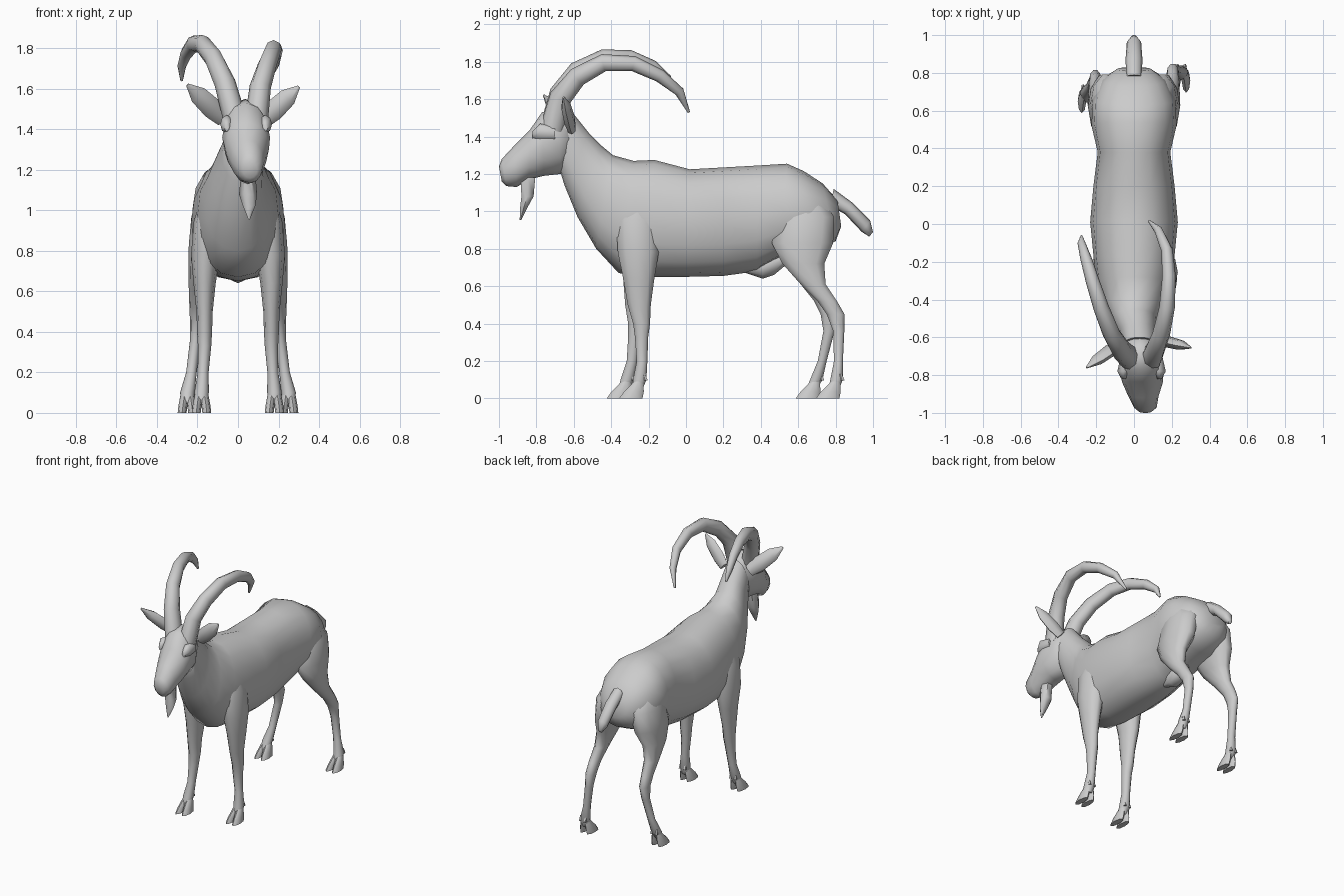
import bpy, bmesh
from math import cos, sin, pi, radians, copysign
from mathutils import Vector


def skin(name, loops, angle=60):
    """Bridge a list of equal point loops into a capped, smooth mesh."""
    bm = bmesh.new()
    rows = [[bm.verts.new(p) for p in loop] for loop in loops]
    n = len(rows[0])
    for a, b in zip(rows, rows[1:]):
        for i in range(n):
            bm.faces.new((a[i], a[(i + 1) % n], b[(i + 1) % n], b[i]))
    bm.faces.new(rows[0])
    bm.faces.new(rows[-1])
    bmesh.ops.recalc_face_normals(bm, faces=bm.faces)
    me = bpy.data.meshes.new(name)
    bm.to_mesh(me)
    bm.free()
    ob = bpy.data.objects.new(name, me)
    bpy.context.collection.objects.link(ob)
    bpy.ops.object.select_all(action='DESELECT')
    ob.select_set(True)
    bpy.context.view_layer.objects.active = ob
    bpy.ops.object.shade_smooth_by_angle(angle=radians(angle))
    return ob


def loft(name, rings, sides=10, angle=60, power=1.0):
    """Rings are (x, y0, z0, y1, z1, half_width); power below 1 squares the section."""
    def sq(v):
        return copysign(abs(v) ** power, v)
    loops = []
    for x, y0, z0, y1, z1, w in rings:
        mid, half = Vector((x, (y0 + y1) / 2, (z0 + z1) / 2)), Vector((0, (y1 - y0) / 2, (z1 - z0) / 2))
        loops.append([mid + half * sq(sin(a)) + Vector((w * sq(cos(a)), 0, 0))
                      for a in (2 * pi * i / sides for i in range(sides))])
    return skin(name, loops, angle)


def flat_loft(name, rings, sides=8, angle=60):
    """Horizontal rings (x, y_front, y_back, z, half_width)."""
    return loft(name, [(x, a, z, b, z, w) for x, a, b, z, w in rings], sides, angle)


def tube(name, path, ref, flat=1.0, sides=8):
    """Tapered tube along (x, y, z, radius) points."""
    pts = [Vector(p[:3]) for p in path]
    loops = []
    for i, p in enumerate(path):
        t = (pts[min(i + 1, len(pts) - 1)] - pts[max(i - 1, 0)]).normalized()
        u = t.cross(Vector(ref)).normalized()
        v = u.cross(t)
        loops.append([pts[i] + p[3] * (u * cos(a) + v * sin(a) * flat)
                      for a in (2 * pi * k / sides for k in range(sides))])
    return skin(name, loops)


# Torso flowing into the neck
loft("torso_and_neck", [
    (0, .83, .92, .81, 1.06, .09), (0, .80, .84, .73, 1.15, .165), (0, .68, .78, .63, 1.215, .22),
    (0, .50, .75, .54, 1.255, .225), (0, .38, .68, .38, 1.245, .192), (0, .20, .655, .20, 1.235, .215),
    (0, 0, .65, .02, 1.225, .232), (0, -.20, .65, -.17, 1.275, .213), (0, -.36, .67, -.28, 1.27, .20),
    (0, -.48, .80, -.39, 1.30, .165), (.0, -.58, .97, -.45, 1.35, .125),
    (.02, -.65, 1.14, -.52, 1.42, .10), (.03, -.68, 1.24, -.60, 1.52, .085)], 16, 60, .9)

# Head with brows
loft("head", [
    (.03, -.60, 1.30, -.60, 1.49, .07), (.035, -.67, 1.20, -.68, 1.55, .105),
    (.04, -.76, 1.19, -.77, 1.53, .118), (.045, -.84, 1.17, -.835, 1.435, .108),
    (.05, -.905, 1.13, -.92, 1.35, .08), (.06, -.96, 1.135, -.985, 1.28, .06),
    (.06, -.985, 1.16, -1.0, 1.24, .035)], 12)
for name, x in (("right_brow", .135), ("left_brow", -.055)):
    loft(name, [(x, -.82, 1.39, -.82, 1.43, .012), (x, -.78, 1.38, -.78, 1.47, .033),
                (x, -.70, 1.38, -.70, 1.45, .015)], 8)

# Beard
flat_loft("beard", [(.05, -.89, -.80, 1.18, .035), (.05, -.885, -.81, 1.08, .045),
                    (.055, -.89, -.845, 1.02, .03), (.055, -.89, -.88, .955, .004)], 6)

# Horns
tube("right_horn", [
    (.09, -.715, 1.44, .066), (.11, -.67, 1.61, .06), (.145, -.58, 1.72, .053), (.175, -.44, 1.795, .047),
    (.185, -.28, 1.79, .041), (.175, -.14, 1.725, .035), (.13, -.035, 1.64, .026), (.08, .015, 1.53, .007)],
    (1, 0, 0), .88)
tube("left_horn", [
    (-.015, -.715, 1.45, .066), (-.065, -.67, 1.63, .06), (-.12, -.58, 1.75, .053), (-.175, -.44, 1.82, .047),
    (-.22, -.30, 1.822, .041), (-.255, -.18, 1.775, .034), (-.278, -.10, 1.71, .024), (-.278, -.065, 1.64, .007)],
    (1, 0, 0), .88)

# Ears
for name, root, tip in (("right_ear", (.12, -.61, 1.44), (.30, -.655, 1.61)),
                        ("left_ear", (-.07, -.63, 1.45), (-.25, -.76, 1.62))):
    a, b = Vector(root), Vector(tip)
    tube(name, [(*a.lerp(b, t), r) for t, r in ((0, .04), (.3, .052), (.7, .045), (1, .008))], (0, 1, 0), .6, 6)

# Tail
loft("tail", [(0, .77, 1.03, .79, 1.12, .04), (0, .85, .985, .885, 1.05, .045),
              (0, .94, .89, .985, .95, .038), (0, .98, .865, 1.0, .89, .014)], 8)

# Belly sheath
loft("belly_sheath", [(0, .32, .67, .32, .74, .03), (0, .41, .64, .41, .76, .055),
                      (0, .47, .66, .47, .78, .055), (0, .53, .71, .53, .78, .03)], 8)

# Legs, right-side sections reused on the left with a stride shift
FRONT = [(.11, -.33, -.18, 1.12, .05), (.14, -.38, -.14, .95, .078), (.16, -.37, -.14, .78, .072),
         (.165, -.34, -.165, .64, .055), (.165, -.315, -.185, .50, .04), (.165, -.285, -.19, .40, .037),
         (.165, -.275, -.20, .33, .033), (.172, -.265, -.205, .20, .027), (.18, -.285, -.21, .10, .036),
         (.18, -.29, -.23, .05, .028)]
HIND = [(.10, .56, .70, 1.12, .06), (.135, .48, .80, .97, .095), (.16, .45, .795, .83, .083),
        (.185, .51, .745, .72, .06), (.20, .61, .75, .61, .043), (.205, .70, .81, .52, .035),
        (.205, .75, .85, .45, .032), (.21, .785, .848, .36, .027), (.23, .79, .84, .20, .026),
        (.25, .77, .84, .10, .036), (.25, .76, .82, .05, .028)]

for part, rings in (("front", FRONT), ("hind", HIND)):
    for side, s, stride in (("right", 1, 0), ("left", -1, -.08 if part == "front" else -.13)):
        leg = []
        for x, y0, y1, z, w in rings:
            d = stride * max(0, 1 - z / .6)
            leg.append((s * x, y0 + d, y1 + d, z, w))
        name = f"{side}_{part}"
        flat_loft(name + "_leg", leg, 10)
        x, y = leg[-2][0], (leg[-2][1] + leg[-2][2]) / 2
        # Cloven toes and dewclaws
        for label, k in (("outer", s), ("inner", -s)):
            flat_loft(f"{name}_{label}_toe", [
                (x + k * .014, y - .03, y + .02, .09, .02), (x + k * .022, y - .085, y + .022, .035, .022),
                (x + k * .026, y - .11, y + .015, 0, .022)], 8, 50)
            flat_loft(f"{name}_{label}_dewclaw", [
                (x + k * .018, y + .01, y + .03, .13, .008),
                (x + k * .02, y + .015, y + .044, .095, .01)], 5, 40)
